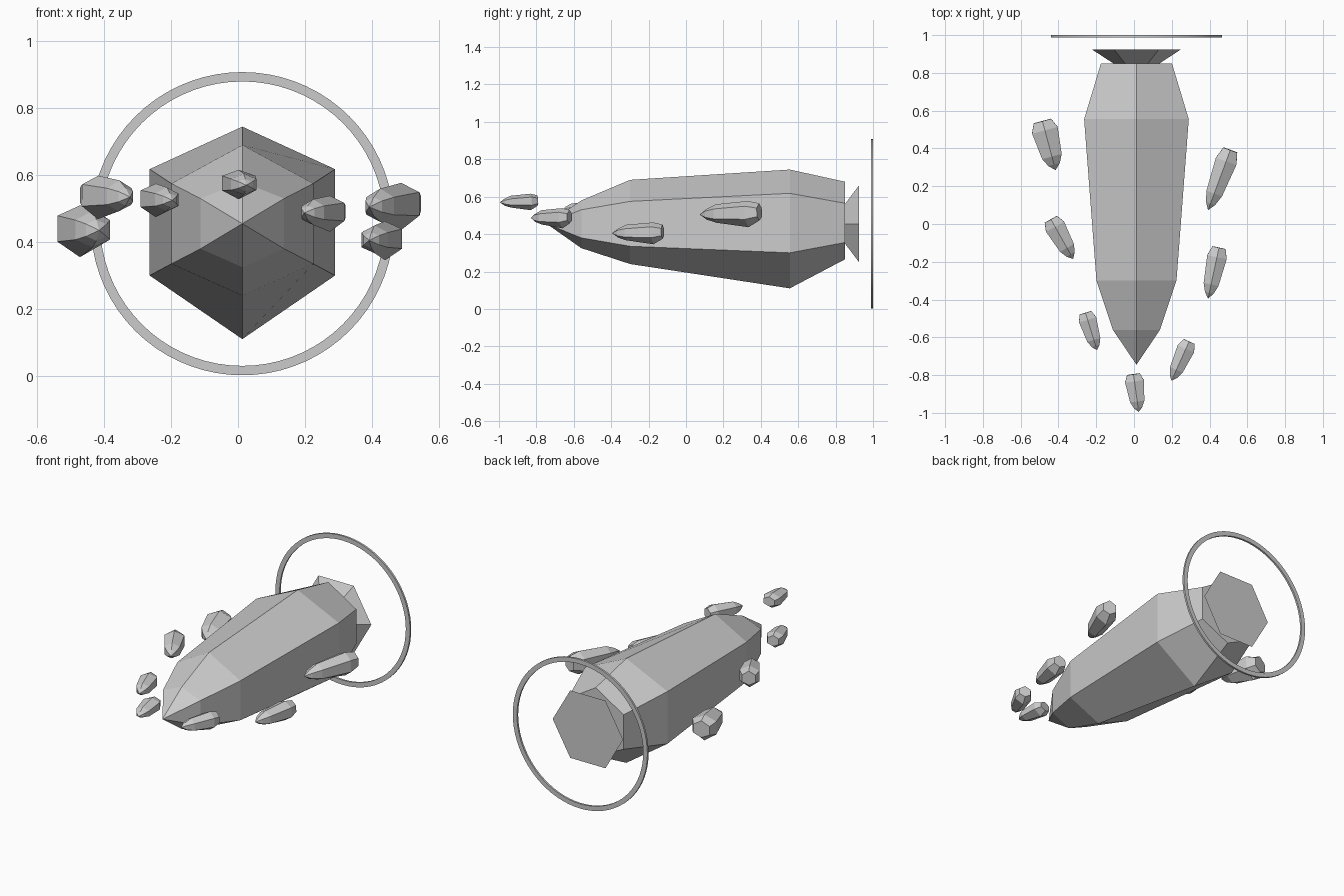
import bpy, bmesh
from math import cos, sin, pi
from mathutils import Vector

cube = bpy.data.objects.get("Cube")
if cube:
    bpy.data.objects.remove(cube, do_unlink=True)

grey = bpy.data.materials.new("pale_grey")
grey.use_nodes = True
colour = (0.6, 0.6, 0.6, 1)
grey.diffuse_color = colour
grey.node_tree.nodes["Principled BSDF"].inputs["Base Color"].default_value = colour

CENTRE_X, CENTRE_Z = 0.013, 0.455


def loft(name, rings, tip=None, wrap=False, smooth=False):
    """Skin matching rings of points; close the ends with a tip, caps or a wrap."""
    bm = bmesh.new()
    loops = [[bm.verts.new(p) for p in ring] for ring in rings]
    n = len(loops[0])
    pairs = list(zip(loops, loops[1:]))
    if wrap:
        pairs.append((loops[-1], loops[0]))
    for a, b in pairs:
        for i in range(n):
            j = (i + 1) % n
            bm.faces.new((a[i], a[j], b[j], b[i]))
    if tip is not None:
        point = bm.verts.new(tip)
        for i in range(n):
            bm.faces.new((point, loops[0][i], loops[0][(i + 1) % n]))
    elif not wrap:
        bm.faces.new(loops[0])
    if not wrap:
        bm.faces.new(loops[-1])
    bmesh.ops.recalc_face_normals(bm, faces=bm.faces)
    mesh = bpy.data.meshes.new(name)
    bm.to_mesh(mesh)
    bm.free()
    mesh.materials.append(grey)
    obj = bpy.data.objects.new(name, mesh)
    bpy.context.collection.objects.link(obj)
    if smooth:
        bpy.ops.object.select_all(action="DESELECT")
        obj.select_set(True)
        bpy.context.view_layer.objects.active = obj
        bpy.ops.object.shade_smooth_by_angle()
    return obj


def circle(radius, y, sides):
    return [(CENTRE_X + radius * cos(2 * pi * i / sides), y,
             CENTRE_Z + radius * sin(2 * pi * i / sides)) for i in range(sides)]


# Hexagonal stations: share of length, half width, top, shoulder, chine, keel
STATIONS = [
    (0.116, 0.125, 0.125, 0.075, -0.075, -0.13),
    (0.28, 0.212, 0.235, 0.12, -0.12, -0.215),
    (0.815, 0.277, 0.29, 0.163, -0.155, -0.345),
    (1.0, 0.188, 0.225, 0.11, -0.1, -0.19),
]


def shard(name, tip, tail, width=0.554, height=0.635):
    """Six-sided pointed crystal running from tip to tail."""
    tip, tail = Vector(tip), Vector(tail)
    axis = tail - tip
    side = Vector((axis.y, -axis.x, 0)).normalized() * width / 0.554
    up = side.cross(axis).normalized() * height / 0.635
    rings = []
    for t, w, top, shoulder, chine, keel in STATIONS:
        outline = [(0, top), (w, shoulder), (w, chine),
                   (0, keel), (-w, chine), (-w, shoulder)]
        rings.append([tip + axis * t + side * u + up * v for u, v in outline])
    return loft(name, rings, tip=tip)


# Main body
shard("hull", (CENTRE_X, -0.745, CENTRE_Z), (CENTRE_X, 0.85, CENTRE_Z))

# Flared six-sided exhaust
loft("nozzle", [circle(0.122, 0.85, 6), circle(0.237, 0.925, 6)])

# Thin flat hoop behind the exhaust
loft("rear_ring", [circle(0.453, 0.988, 72), circle(0.453, 1.0, 72),
                   circle(0.425, 1.0, 72), circle(0.425, 0.988, 72)],
     wrap=True, smooth=True)

# Floating escort crystals
shard("left_rear_crystal", (0.392, 0.073, 0.505), (0.51, 0.392, 0.515), 0.115, 0.14)
shard("left_middle_crystal", (0.392, -0.395, 0.405), (0.45, -0.125, 0.41), 0.105, 0.117)
shard("left_front_crystal", (0.198, -0.83, 0.487), (0.292, -0.622, 0.49), 0.095, 0.108)
shard("front_crystal", (0.025, -0.995, 0.57), (-0.003, -0.795, 0.577), 0.1, 0.088)
shard("right_rear_crystal", (-0.415, 0.285, 0.435), (-0.485, 0.545, 0.44), 0.14, 0.155)
shard("right_middle_crystal", (-0.322, -0.185, 0.535), (-0.44, 0.025, 0.54), 0.11, 0.13)
shard("right_front_crystal", (-0.196, -0.668, 0.525), (-0.257, -0.47, 0.53), 0.095, 0.1)
